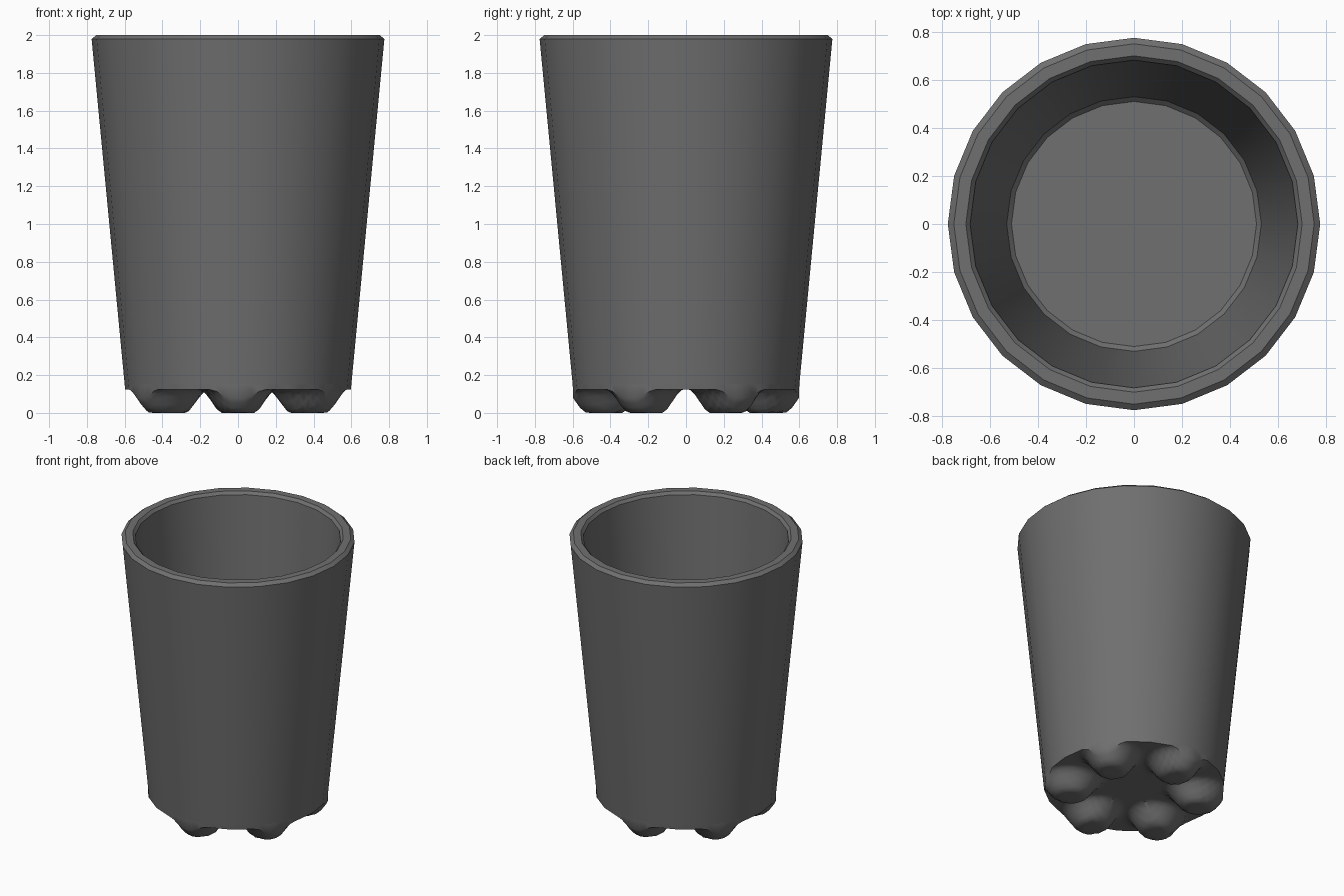
import bpy, bmesh, math

cube = bpy.data.objects.get("Cube")
if cube:
    bpy.data.objects.remove(cube, do_unlink=True)

SIDES = 24
GREY = (0.16, 0.16, 0.16, 1)
mat = bpy.data.materials.new("dark grey")
mat.use_nodes = True
mat.diffuse_color = GREY
mat.node_tree.nodes["Principled BSDF"].inputs["Base Color"].default_value = GREY


def finish(bm, name, angle):
    bmesh.ops.recalc_face_normals(bm, faces=bm.faces)
    mesh = bpy.data.meshes.new(name)
    bm.to_mesh(mesh)
    bm.free()
    obj = bpy.data.objects.new(name, mesh)
    bpy.context.collection.objects.link(obj)
    mesh.materials.append(mat)
    bpy.ops.object.select_all(action='DESELECT')
    obj.select_set(True)
    bpy.context.view_layer.objects.active = obj
    bpy.ops.object.shade_smooth_by_angle(angle=math.radians(angle))
    return obj


def bridge(bm, a, b):
    n = len(a)
    for i in range(n):
        j = (i + 1) % n
        bm.faces.new((a[i], a[j], b[j], b[i]))


# Cup body: outer wall, bevelled rim, inner wall and floor
profile = [(0.60, 0.15), (0.775, 1.98), (0.75, 2.0), (0.70, 2.0),
           (0.682, 1.98), (0.53, 0.22), (0.51, 0.20)]
bm = bmesh.new()
rings = []
for r, z in profile:
    rings.append([bm.verts.new((r * math.cos(math.tau * i / SIDES),
                                r * math.sin(math.tau * i / SIDES), z))
                  for i in range(SIDES)])
for a, b in zip(rings, rings[1:]):
    bridge(bm, a, b)
bm.faces.new(rings[-1])
# The outside is open below, so orient it by hand through the shared normals
finish(bm, "cup_body", 25)


# Underside: six rounded feet around a raised centre
def foot_height(x, y):
    """Height of the underside: flat at each foot, rising to the gaps."""
    best = 1.0
    for k in range(6):
        a = math.radians(30 + 60 * k)
        u = x * math.cos(a) + y * math.sin(a) - 0.43
        v = -x * math.sin(a) + y * math.cos(a)
        d = math.hypot(u / 0.22, v / 0.20)
        t = min(max((d - 0.42) / 0.58, 0), 1)
        best = min(best, t * t * (3 - 2 * t))
    return 0.125 * best


SPLIT = 4
COUNT = SIDES * SPLIT
radii = [0.60, 0.597, 0.58, 0.56, 0.53, 0.49, 0.44, 0.39,
         0.34, 0.30, 0.26, 0.22, 0.18]
bm = bmesh.new()
rings = []
for n, r in enumerate(radii):
    ring = []
    for i in range(COUNT):
        # Points lie along the straight sides so the edge meets the wall
        k, f = divmod(i, SPLIT)
        f /= SPLIT
        a, b = math.tau * k / SIDES, math.tau * (k + 1) / SIDES
        x = r * ((1 - f) * math.cos(a) + f * math.cos(b))
        y = r * ((1 - f) * math.sin(a) + f * math.sin(b))
        z = 0.15 if n == 0 else foot_height(x, y)
        ring.append(bm.verts.new((x, y, z)))
    rings.append(ring)
for a, b in zip(rings, rings[1:]):
    bridge(bm, a, b)
bm.faces.new(rings[-1])
base = finish(bm, "footed_base", 40)
# Face the underside downward
if base.data.polygons[-1].normal.z > 0:
    base.data.flip_normals()
